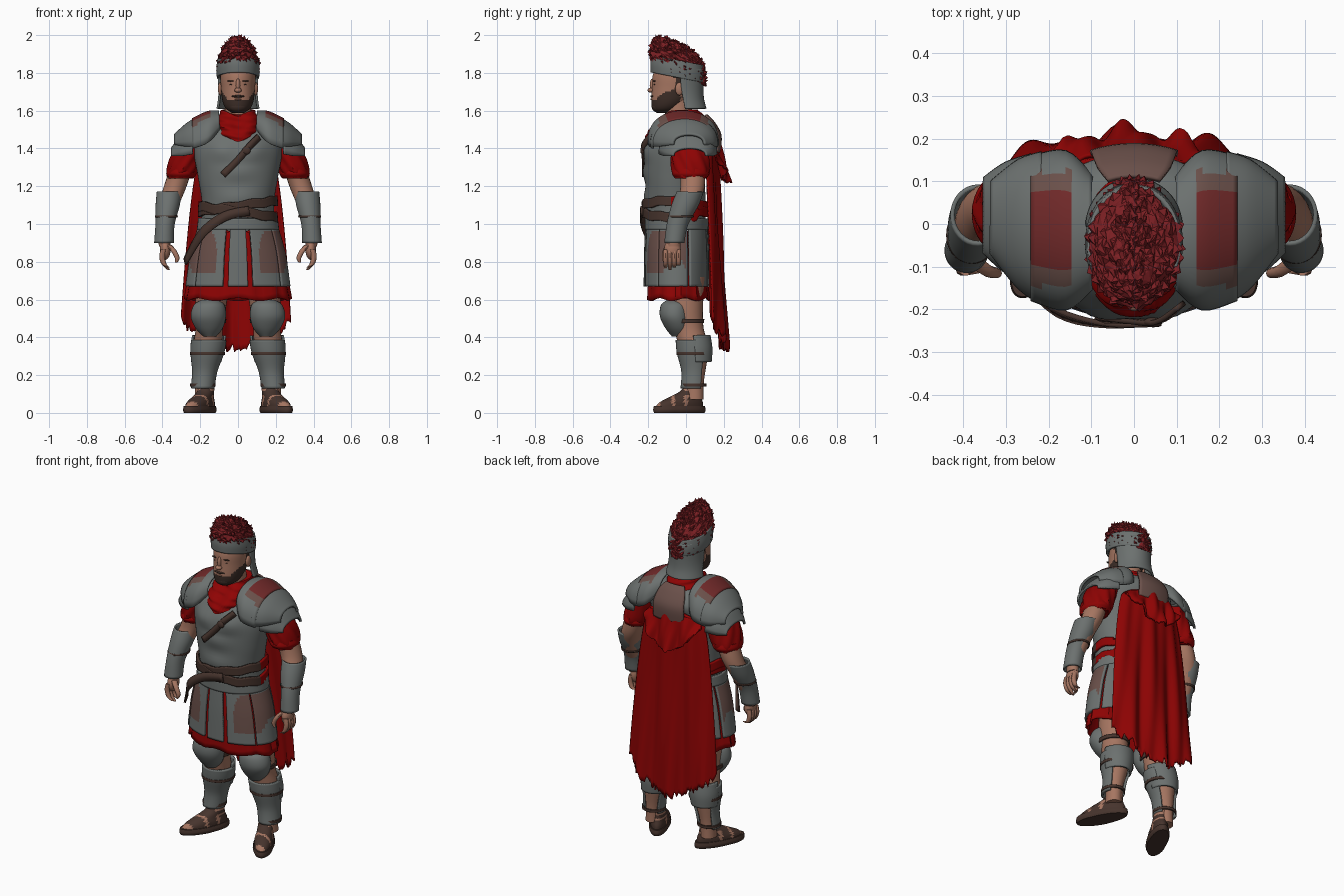
import bpy, bmesh, random
from math import sin, cos, radians, pi, exp
from mathutils import Vector, Matrix

random.seed(4)
if "Cube" in bpy.data.objects:
    bpy.data.objects.remove(bpy.data.objects["Cube"])
made = []


def material(name, *rgb):
    m = bpy.data.materials.new(name)
    m.use_nodes = True
    m.diffuse_color = (*rgb, 1)
    m.node_tree.nodes["Principled BSDF"].inputs["Base Color"].default_value = (*rgb, 1)
    return m


steel = material("steel", .15, .165, .16)
red = material("red cloth", .27, .001, .001)
skin = material("skin", .38, .18, .12)
leather = material("dark leather", .062, .034, .026)
worn = material("worn leather", .145, .08, .068)
plume = material("plume red", .2, .014, .017)
hair = material("brown hair", .045, .026, .02)
faded = material("faded red", .16, .022, .022)


def finish(name, bm, mat, thick=0):
    """Turn a bmesh into an object, optionally with thickness."""
    bmesh.ops.recalc_face_normals(bm, faces=bm.faces)
    mesh = bpy.data.meshes.new(name)
    bm.to_mesh(mesh)
    bm.free()
    ob = bpy.data.objects.new(name, mesh)
    bpy.context.collection.objects.link(ob)
    mesh.materials.append(mat)
    if thick:
        mod = ob.modifiers.new("thickness", 'SOLIDIFY')
        mod.thickness, mod.offset = thick, 0
    made.append(ob)
    return ob


def grid(name, rows, mat, closed=False, thick=0, s=1):
    """Skin rows of points; s=-1 mirrors across x."""
    bm = bmesh.new()
    vs = [[bm.verts.new((p[0] * s, p[1], p[2])) for p in row] for row in rows]
    n = len(rows[0])
    for a, b in zip(vs, vs[1:]):
        for i in range(n if closed else n - 1):
            j = (i + 1) % n
            bm.faces.new((a[i], a[j], b[j], b[i]))
    if closed and not thick:
        bm.faces.new(vs[0])
        bm.faces.new(vs[-1])
    return finish(name, bm, mat, thick)


def spline(rows, k=5):
    """Smooth interpolation through tuples of numbers."""
    rows = [Vector(r) for r in rows]
    out = []
    for i in range(len(rows) - 1):
        b, c = rows[i], rows[i + 1]
        a, d = rows[max(i - 1, 0)], rows[min(i + 2, len(rows) - 1)]
        for j in range(k):
            t = j / k
            out.append(b + (c - a) * (t / 2) + (a * 2 - b * 5 + c * 4 - d) * (t * t / 2)
                       + (b * 3 - a - c * 3 + d) * (t ** 3 / 2))
    return out + [rows[-1]]


def loft(name, rings, mat, n=32, arc=None, thick=0, warp=None, s=1, k=5):
    """Rings are (centre x, centre y, z, radius x, radius y)."""
    lo, hi = arc or (0, 360)
    count = n if arc is None else n + 1
    rows = []
    for cx, cy, z, rx, ry in spline(rings, k):
        row = []
        for i in range(count):
            a = radians(lo + (hi - lo) * i / n)
            p = Vector((cx + rx * cos(a), cy + ry * sin(a), z))
            row.append(warp(p, a) if warp else p)
        rows.append(row)
    return grid(name, rows, mat, arc is None, thick, s)


def arch(name, sections, mat, s, thick=.012):
    """Sections over the shoulder are (x, centre y, radius y, base z, top z)."""
    steps = [pi * i / 24 for i in range(25)]
    rows = [[(x, cy - ry * cos(t), zb + (zt - zb) * max(sin(t), 0) ** .75) for t in steps]
            for x, cy, ry, zb, zt in spline(sections)]
    return grid(name, rows, mat, thick=thick, s=s)


def ribbon(name, points, width, mat, thick=.012):
    pts = spline(points)
    rows = []
    for i, p in enumerate(pts):
        along = pts[min(i + 1, len(pts) - 1)] - pts[max(i - 1, 0)]
        side = along.cross(Vector((p.x, p.y + .04, 0))).normalized() * width / 2
        rows.append([p - side, p + side])
    return grid(name, rows, mat, thick=thick)


def ball(name, centre, size, mat, s=1):
    bm = bmesh.new()
    place = Matrix.Translation((centre[0] * s, *centre[1:])) @ Matrix.Diagonal((*size, 1))
    bmesh.ops.create_uvsphere(bm, u_segments=20, v_segments=12, radius=1, matrix=place)
    return finish(name, bm, mat)


def paint(ob, mat, rule):
    ob.data.materials.append(mat)
    for f in ob.data.polygons:
        if rule(f.center):
            f.material_index = len(ob.data.materials) - 1


# Cuirass with chest and belly relief
def muscles(p, a):
    if p.y < 0:
        pec = exp(-((abs(p.x) - .09) / .06) ** 2 - ((p.z - 1.39) / .05) ** 2)
        belly = exp(-(p.x / .09) ** 2) * sin((p.z - 1.1) * 45) * (1.08 < p.z < 1.32)
        p.y -= .016 * pec + .006 * belly
    return p


body = [(0, -.05, .97, .2, .15), (0, -.055, 1.1, .19, .16), (0, -.06, 1.25, .212, .162),
        (0, -.04, 1.38, .235, .178), (0, -.01, 1.47, .235, .175), (0, 0, 1.53, .18, .135),
        (0, 0, 1.56, .1, .09)]
loft("cuirass", body, steel, 56, warp=muscles, k=8)
loft("upper_back_panel", [(0, -.005, 1.38, .25, .182), (0, 0, 1.47, .245, .182), (0, 0, 1.54, .21, .145),
     (0, 0, 1.575, .15, .11)], worn, 12, (66, 114), .012)
loft("armour_hem", [(0, -.05, .97, .212, .162), (0, -.05, 1.03, .205, .162)], steel, 48, thick=.012)

# Belts: leather in front, cloth sash behind
for name, low, slope in (("waist_belt", 1.04, -.14), ("slung_belt", 1.07, .14)):
    def tilt(p, a):
        p.z += slope * p.x * (p.y < .05) + .004 * sin(a * 9)
        return p
    belt = loft(name, [(0, -.055, low, .206, .171), (0, -.055, low + .05, .202, .173)],
                leather, 48, thick=.014, warp=tilt)
    paint(belt, red, lambda c: c.y > -.08)
ribbon("hanging_strap", [(.06, -.234, 1.07), (-.07, -.235, 1.04), (-.19, -.2, .95), (-.28, -.1, .8)], .05, leather)
ribbon("chest_strap", [(.11, -.19, 1.46), (.06, -.227, 1.41), (0, -.228, 1.34), (-.08, -.222, 1.26)], .035, leather)
ball("chest_buckle", (.045, -.23, 1.39), (.022, .012, .022), leather)


# Tunic hem and armoured skirt panels
def folds(p, a):
    ripple = 1 + .02 * sin(a * 13) + .012 * sin(a * 23)
    return Vector((p.x * ripple, (p.y + .04) * ripple - .04, p.z + .008 * sin(a * 7)))


loft("tunic_skirt", [(0, -.045, .96, .18, .13), (0, -.045, .8, .235, .145), (0, -.04, .6, .275, .162)],
     red, 72, warp=folds, thick=.01)
skirt = [(0, -.05, 1.0, .2, .157), (0, -.05, .85, .243, .164), (0, -.05, .67, .27, .166)]
panels = [("front", -101, -79), ("front_left", -73, -35), ("side_left", -33, 20), ("back_left", 24, 70),
          ("back", 74, 106), ("back_right", 110, 156), ("side_right", 160, 213), ("front_right", 215, 253)]
for name, lo, hi in panels:
    panel = loft(name + "_skirt_panel", skirt, steel, 16, (lo, hi), .016, k=9)
    paint(panel, worn, lambda c: c.y < 0 and ((abs(c.x) - .18) / .07) ** 4 + ((c.z - .845) / .115) ** 4 < 1)

# Scarf and neck
loft("neck", [(0, -.03, 1.5, .075, .075), (0, -.045, 1.66, .068, .07)], skin, 24)


def drape(p, a):
    if p.y < 0:
        p.z -= .035 * exp(-(p.x / .05) ** 2)
    return p + Vector((cos(a), sin(a), 0)) * .005 * sin(p.z * 160 + 3 * cos(a))


loft("scarf", [(0, -.04, 1.47, .12, .178), (0, -.035, 1.515, .125, .17), (0, -.025, 1.565, .11, .125),
     (0, -.025, 1.605, .085, .09)], red, 48, warp=drape, k=8)

# Head: beard, hair and face features
head = loft("head", [(0, -.12, 1.588, .03, .035), (0, -.105, 1.61, .063, .072), (0, -.085, 1.65, .082, .098),
            (0, -.06, 1.72, .09, .12), (0, -.05, 1.79, .092, .125), (0, -.045, 1.86, .075, .1)], skin, 48, k=8)
paint(head, hair, lambda c: (c.y < -.03 and c.z < 1.66 + max(0, abs(c.x) - .055) * 1.4)
      or (c.y > -.06 and abs(c.x) > .03 and c.z > 1.7) or c.y > 0)
ball("moustache", (0, -.176, 1.676), (.034, .012, .007), hair)
ball("mouth", (0, -.182, 1.66), (.018, .007, .005), skin)
ball("chin_beard", (0, -.145, 1.622), (.05, .037, .033), hair)
ball("nose_bridge", (0, -.178, 1.735), (.012, .014, .035), skin)
ball("nose_tip", (0, -.186, 1.708), (.019, .018, .013), skin)
for s in (1, -1):
    ball("ear", (.094, -.035, 1.715), (.012, .022, .034), skin, s)
    ball("eye", (.034, -.166, 1.738), (.011, .006, .003), hair, s)
    ball("eyebrow", (.036, -.168, 1.757), (.022, .008, .004), hair, s)


# Helmet and crest, sloping toward the back
def lean(p, a):
    p.z -= .2 * (p.y + .04)
    return p


loft("helmet_band", [(0, -.045, 1.775, .106, .136), (0, -.045, 1.82, .109, .138), (0, -.045, 1.865, .104, .13)],
     steel, 48, thick=.012, warp=lean)
loft("helmet_dome", [(0, -.045, 1.8, .104, .134), (0, -.045, 1.86, .1, .126), (0, -.045, 1.875, .05, .06)],
     steel, 40, warp=lean)
loft("neck_guard", [(0, -.035, 1.82, .104, .126), (0, -.025, 1.72, .098, .112), (0, -.015, 1.66, .1, .105),
     (0, -.005, 1.61, .108, .108)], steel, 28, (0, 180), .012)


def crest_slope(p, a):
    p.z -= .42 * (p.y + .04)
    p.x *= 1 - max(p.y, 0) * 2.2
    return p


crest = loft("crest", [(0, -.04, 1.79, .1, .142), (0, -.045, 1.84, .107, .148), (0, -.045, 1.89, .095, .14),
             (0, -.053, 1.93, .068, .118), (0, -.057, 1.953, .035, .075), (0, -.055, 1.957, .005, .01)],
             plume, 36, warp=crest_slope, k=4)
bm = bmesh.new()
bm.from_mesh(crest.data)
for v in bm.verts:
    v.co += Vector([random.uniform(-.006, .006) for _ in range(3)])
for f in [f for f in bm.faces if len(f.verts) == 4]:
    bmesh.ops.poke(bm, faces=[f], offset=random.choice((.001, .003, .005, .016)))
bm.to_mesh(crest.data)
bm.free()

# Cape with ragged hem, plus gathered upper layer
for name, top, drop, wide, out, ragged in (("cape", 1.45, 1.11, .12, .16, 1), ("cape_gather", 1.44, .22, .02, .172, .2)):
    cols = 72
    rag = [random.uniform(-.025, .025) * ragged for _ in range(cols + 1)]
    rows = []
    for j in range(41):
        v = j / 40
        row = []
        for i in range(cols + 1):
            u = 2 * i / cols - 1
            wave = sin(u * 9 + v * 2) * .013 + sin(u * 17 - v * 3) * .007
            row.append((u * (.17 + wide * v ** .5) - .01, out + .045 * v - .055 * u * u + wave * (.3 + v),
                        top - .05 * u * u - v * (drop - .2 * u * u + rag[i] * v ** 8)))
        rows.append(row)
    grid(name, rows, red, thick=.01)


# Foot outline turned outward
def turn(p, a):
    v = Matrix.Rotation(radians(27), 3, 'Z') @ Vector((p.x, p.y, p.z))
    if v.y < -.02:
        v.x *= 1.05
    return v + Vector((.2, -.035, 0))


for s in (1, -1):
    # Shoulder armour
    yoke = arch("shoulder_yoke", [(.1, -.02, .13, 1.5, 1.595), (.16, -.015, .182, 1.43, 1.592),
                (.24, -.01, .165, 1.4, 1.555)], steel, s)
    paint(yoke, worn, lambda c: abs(c.x) > .15 and abs(c.y + .01) < .13)
    paint(yoke, faded, lambda c: abs(c.x) > .15 and abs(c.y + .01) < .085)
    arch("lower_shoulder_plate", [(.24, .01, .15, 1.37, 1.5), (.3, .015, .125, 1.36, 1.465),
         (.35, .02, .085, 1.36, 1.4)], steel, s)
    arch("upper_shoulder_plate", [(.215, -.01, .174, 1.41, 1.562), (.27, 0, .145, 1.41, 1.528),
         (.333, .015, .08, 1.42, 1.472)], steel, s, .014)
    # Sleeve, arm and bracer
    loft("sleeve", [(.235, .015, 1.45, .07, .1), (.27, .02, 1.36, .085, .1), (.295, .025, 1.28, .08, .098),
         (.305, .025, 1.24, .066, .08)], red, 36, s=s,
         warp=lambda p, a: p + Vector((cos(a), sin(a), 0)) * .005 * sin(a * 8 + p.z * 40))
    loft("sleeve_cuff", [(.3, .025, 1.245, .07, .086), (.3, .025, 1.265, .08, .099), (.298, .025, 1.29, .075, .092)],
         red, 32, s=s)
    loft("arm", [(.28, .03, 1.36, .06, .07), (.332, .035, 1.2, .06, .064), (.365, .005, 1.1, .054, .06),
         (.388, -.055, .94, .035, .038), (.388, -.065, .88, .03, .036)], skin, 24, s=s)
    loft("bracer", [(.365, .022, 1.17, .06, .066), (.372, -.005, 1.1, .059, .067), (.386, -.045, 1.0, .046, .052),
         (.392, -.062, .9, .047, .048)], steel, 32, thick=.01, s=s)
    loft("bracer_strap", [(.379, -.025, 1.045, .058, .065), (.38, -.027, 1.035, .057, .064)],
         leather, 28, thick=.006, s=s, k=1)
    # Hand
    ball("palm", (.385, -.072, .865), (.028, .044, .055), skin, s)
    for i in range(4):
        y, low = -.108 + i * .023, .757 + .012 * abs(i - 1)
        loft("finger", [(.394, y, .865, .015, .013), (.402, y, .825, .015, .013), (.39, y, .785, .013, .012),
             (.366, y, low, .007, .008)], skin, 10, s=s, k=3)
    loft("thumb", [(.37, -.09, .89, .017, .016), (.342, -.11, .86, .016, .014), (.322, -.115, .82, .013, .012),
         (.328, -.115, .795, .006, .006)], skin, 10, s=s, k=3)
    # Leg, knee guard and greave
    loft("leg", [(.13, .0, .72, .09, .1), (.145, .0, .56, .082, .09), (.152, .015, .45, .072, .078),
         (.163, .04, .34, .074, .078), (.182, .045, .17, .045, .05), (.187, .045, .07, .042, .048)], skin, 28, s=s)
    loft("knee_guard", [(.15, -.055, .598, .045, .045), (.153, -.06, .57, .082, .073), (.157, -.06, .51, .093, .078),
         (.153, -.045, .45, .073, .065), (.15, -.03, .405, .035, .045)], steel, 32, s=s)
    loft("knee_strap", [(.15, .005, .475, .083, .086), (.15, .005, .497, .084, .088)], leather, 32, thick=.008, s=s)
    loft("greave", [(.155, .035, .385, .087, .083), (.162, .042, .32, .083, .084), (.176, .045, .22, .06, .063),
         (.187, .04, .13, .056, .062)], steel, 36, (-215, 35), .014, s=s)
    loft("calf_guard", [(.153, .038, .41, .084, .086), (.162, .046, .34, .084, .088), (.168, .05, .27, .074, .08)],
         steel, 24, (0, 180), .012, s=s)
    for x, y, z, r in ((.162, .043, .315, .089), (.186, .042, .148, .063)):
        loft("greave_strap", [(x, y, z - .008, r, r), (x, y, z + .008, r, r)], leather, 32, thick=.008, s=s)
    # Sandal and foot
    loft("sandal_sole", [(0, 0, 0, .052, .148), (0, 0, .015, .058, .153), (0, 0, .036, .054, .149)],
         leather, 40, warp=turn, s=s)
    foot = loft("foot", [(0, 0, .03, .05, .14), (0, .01, .055, .05, .127), (0, .035, .085, .044, .09),
                (0, .065, .115, .041, .056), (0, .08, .15, .039, .045)], skin, 48, warp=turn, s=s, k=6)
    paint(foot, leather, lambda c: -.135 < c.y < -.075 or -.06 < c.y < -.01 or (c.y > .01 and c.z < .085)
          or .095 < c.z < .115)

# Smooth shading, with sharp edges kept; the crest stays faceted
for ob in made:
    ob.select_set(ob is not crest)
bpy.context.view_layer.objects.active = made[0]
bpy.ops.object.shade_smooth_by_angle(angle=radians(40))
